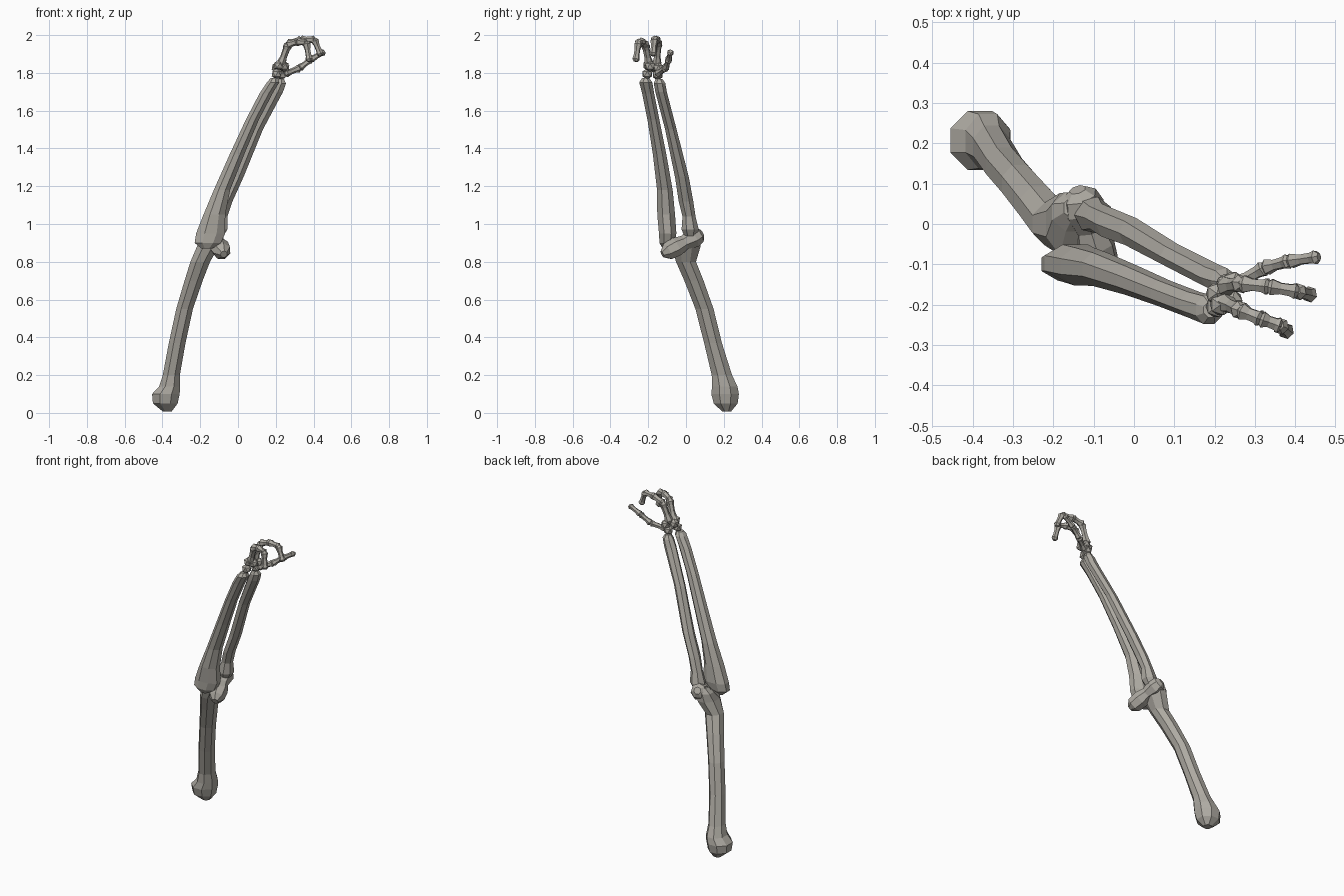
import bpy, bmesh, math
from mathutils import Vector

bone = bpy.data.materials.new("bone_grey")
bone.diffuse_color = (0.42, 0.40, 0.36, 1)


def skin(name, rings):
    """Join rings of points into a closed flat-shaded shell."""
    bm = bmesh.new()
    loops = [[bm.verts.new(p) for p in ring] for ring in rings]
    n = len(loops[0])
    for a, b in zip(loops, loops[1:]):
        for i in range(n):
            j = (i + 1) % n
            bm.faces.new((a[i], a[j], b[j], b[i]))
    bm.faces.new(loops[0][::-1])
    bm.faces.new(loops[-1])
    bmesh.ops.recalc_face_normals(bm, faces=bm.faces)
    mesh = bpy.data.meshes.new(name)
    bm.to_mesh(mesh)
    bm.free()
    mesh.materials.append(bone)
    obj = bpy.data.objects.new(name, mesh)
    bpy.context.collection.objects.link(obj)
    return obj


def long_bone(name, sections, sides=8):
    """Level elliptical sections: x, y, z, x radius, y radius."""
    rings = []
    for x, y, z, rx, ry in sections:
        angles = [math.tau * (i + 0.5) / sides for i in range(sides)]
        k = 1.04  # make the polygon fill its ellipse
        rings.append([(x + k * rx * math.cos(a), y + k * ry * math.sin(a), z)
                      for a in angles])
    return skin(name, rings)


def shaft(name, start, end, profile, sides=6):
    """Straight bone; profile holds (fraction along, radius)."""
    start, end = Vector(start), Vector(end)
    axis = (end - start).normalized()
    u = axis.cross(Vector((0.3, 1, 0.1))).normalized()
    v = axis.cross(u)
    rings = []
    for t, r in profile:
        c = start.lerp(end, t)
        rings.append([c + r * (u * math.cos(math.tau * i / sides)
                               + v * math.sin(math.tau * i / sides))
                      for i in range(sides)])
    return skin(name, rings)


# Upper arm bone with its ball head at the bottom
long_bone("upper_arm_bone", [
    (-0.375, 0.215, 0.008, 0.025, 0.025),
    (-0.385, 0.210, 0.05, 0.068, 0.066),
    (-0.382, 0.207, 0.10, 0.076, 0.076),
    (-0.362, 0.205, 0.14, 0.058, 0.070),
    (-0.353, 0.190, 0.20, 0.047, 0.056),
    (-0.322, 0.143, 0.37, 0.046, 0.049),
    (-0.283, 0.098, 0.55, 0.046, 0.050),
    (-0.235, 0.042, 0.70, 0.050, 0.053),
    (-0.200, 0.000, 0.80, 0.054, 0.055),
    (-0.160, 0.000, 0.88, 0.060, 0.080),
    (-0.145, 0.030, 0.93, 0.060, 0.050),
    (-0.140, 0.040, 0.96, 0.035, 0.030),
])

# Elbow hinge across the end of the upper arm bone
shaft("elbow_hinge", (-0.075, -0.125, 0.84), (-0.14, 0.085, 0.95),
      [(0, 0.02), (0.13, 0.048), (0.35, 0.052), (0.55, 0.040),
       (0.78, 0.056), (0.93, 0.045), (1, 0.022)], 7)

# Forearm pair
long_bone("front_forearm_bone", [
    (-0.165, -0.100, 0.87, 0.030, 0.025),
    (-0.160, -0.100, 0.90, 0.072, 0.042),
    (-0.145, -0.097, 0.95, 0.080, 0.048),
    (-0.125, -0.105, 1.05, 0.060, 0.049),
    (-0.085, -0.112, 1.18, 0.045, 0.043),
    (-0.005, -0.140, 1.37, 0.040, 0.037),
    (0.075, -0.172, 1.55, 0.036, 0.033),
    (0.148, -0.200, 1.69, 0.036, 0.033),
    (0.186, -0.213, 1.75, 0.034, 0.036),
    (0.192, -0.213, 1.772, 0.020, 0.020),
])
long_bone("rear_forearm_bone", [
    (-0.110, 0.025, 0.93, 0.030, 0.030),
    (-0.100, 0.022, 0.97, 0.046, 0.045),
    (-0.088, 0.016, 1.04, 0.034, 0.034),
    (-0.060, 0.000, 1.12, 0.033, 0.038),
    (-0.002, -0.022, 1.25, 0.034, 0.036),
    (0.100, -0.080, 1.50, 0.034, 0.030),
    (0.203, -0.132, 1.70, 0.038, 0.030),
    (0.223, -0.140, 1.745, 0.033, 0.030),
    (0.226, -0.143, 1.768, 0.018, 0.018),
], 7)

# Wrist pebbles
wrist = [(0.205, -0.205, 1.795), (0.230, -0.150, 1.790), (0.205, -0.172, 1.830),
         (0.242, -0.190, 1.835), (0.245, -0.145, 1.825), (0.215, -0.200, 1.840)]
for i, c in enumerate(wrist):
    bm = bmesh.new()
    bmesh.ops.create_icosphere(bm, subdivisions=1, radius=0.030)
    bmesh.ops.translate(bm, verts=bm.verts, vec=c)
    mesh = bpy.data.meshes.new(f"wrist_bone_{i}")
    bm.to_mesh(mesh)
    bm.free()
    mesh.materials.append(bone)
    bpy.context.collection.objects.link(bpy.data.objects.new(mesh.name, mesh))

# Fingers: joints from the palm to the tip, and a radius
fingers = {
    "middle_finger": (0.022, [(0.225, -0.155, 1.84), (0.268, -0.148, 1.955),
                              (0.335, -0.155, 1.975), (0.405, -0.167, 1.976),
                              (0.438, -0.175, 1.895)]),
    "outer_finger": (0.022, [(0.225, -0.195, 1.84), (0.265, -0.215, 1.950),
                             (0.315, -0.235, 1.965), (0.362, -0.252, 1.960),
                             (0.378, -0.266, 1.865)]),
    "thumb": (0.019, [(0.250, -0.150, 1.795), (0.325, -0.108, 1.825),
                      (0.385, -0.092, 1.870), (0.455, -0.082, 1.912)]),
}
for name, (r, joints) in fingers.items():
    for i, (a, b) in enumerate(zip(joints, joints[1:])):
        s = r * (1 - 0.05 * i)
        shaft(f"{name}_{i}", a, b,
              [(-0.08, s * 0.6), (0.08, s * 1.15), (0.4, s * 0.8),
               (0.75, s * 0.85), (0.92, s * 1.1), (1.05, s * 0.6)])
